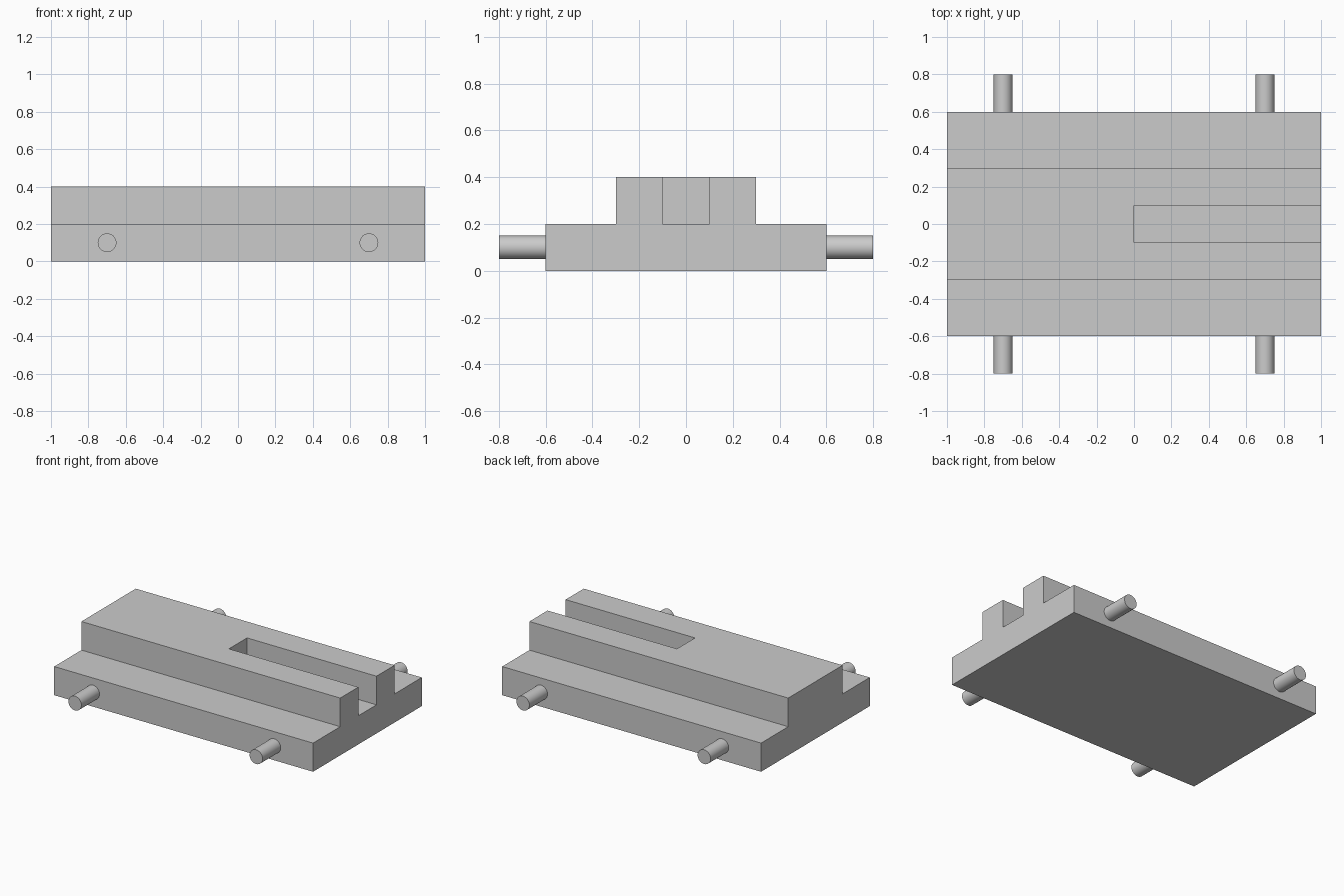
import bpy
import bmesh
from math import radians
from mathutils import Matrix, Vector

cube = bpy.data.objects.get("Cube")
if cube:
    bpy.data.objects.remove(cube, do_unlink=True)

grey = bpy.data.materials.new("plain grey")
grey.use_nodes = True
colour = (0.6, 0.6, 0.6, 1)
grey.diffuse_color = colour
grey.node_tree.nodes["Principled BSDF"].inputs["Base Color"].default_value = colour


def add_object(name, bm):
    bmesh.ops.recalc_face_normals(bm, faces=bm.faces)
    mesh = bpy.data.meshes.new(name)
    bm.to_mesh(mesh)
    bm.free()
    mesh.materials.append(grey)
    obj = bpy.data.objects.new(name, mesh)
    bpy.context.collection.objects.link(obj)
    return obj


# Stepped body: half profile in (y, z), mirrored and extruded along x
half = [(0.6, 0), (0.6, 0.2), (0.3, 0.2), (0.3, 0.4)]
profile = half + [(-y, z) for y, z in reversed(half)]
bm = bmesh.new()
end = bm.faces.new([bm.verts.new((-1, y, z)) for y, z in profile])
side = bmesh.ops.extrude_face_region(bm, geom=[end])["geom"]
bmesh.ops.translate(bm, vec=(2, 0, 0),
                    verts=[v for v in side if isinstance(v, bmesh.types.BMVert)])
body = add_object("stepped_body", bm)

# Open-ended slot in the raised block, cut down to the step height
bm = bmesh.new()
bmesh.ops.create_cube(bm, size=1, matrix=Matrix.LocRotScale(
    Vector((0.6, 0, 0.4)), None, Vector((1.2, 0.2, 0.4))))
cutter = add_object("slot_cutter", bm)
cutter.hide_render = True
cut = body.modifiers.new("slot", 'BOOLEAN')
cut.operation = 'DIFFERENCE'
cut.solver = 'EXACT'
cut.object = cutter
bpy.context.view_layer.objects.active = body
bpy.ops.object.modifier_apply(modifier=cut.name)
bpy.data.objects.remove(cutter, do_unlink=True)

# Round pegs on the front and back
for y, end_name in ((-0.7, "front"), (0.7, "back")):
    for x, side_name in ((-0.7, "right"), (0.7, "left")):
        bm = bmesh.new()
        bmesh.ops.create_cone(
            bm, cap_ends=True, segments=32, radius1=0.05, radius2=0.05, depth=0.2,
            matrix=Matrix.Translation((x, y, 0.1)) @ Matrix.Rotation(radians(90), 4, 'X'))
        peg = add_object(f"{end_name}_{side_name}_peg", bm)
        bpy.ops.object.select_all(action='DESELECT')
        peg.select_set(True)
        bpy.context.view_layer.objects.active = peg
        bpy.ops.object.shade_smooth_by_angle(angle=radians(30))
